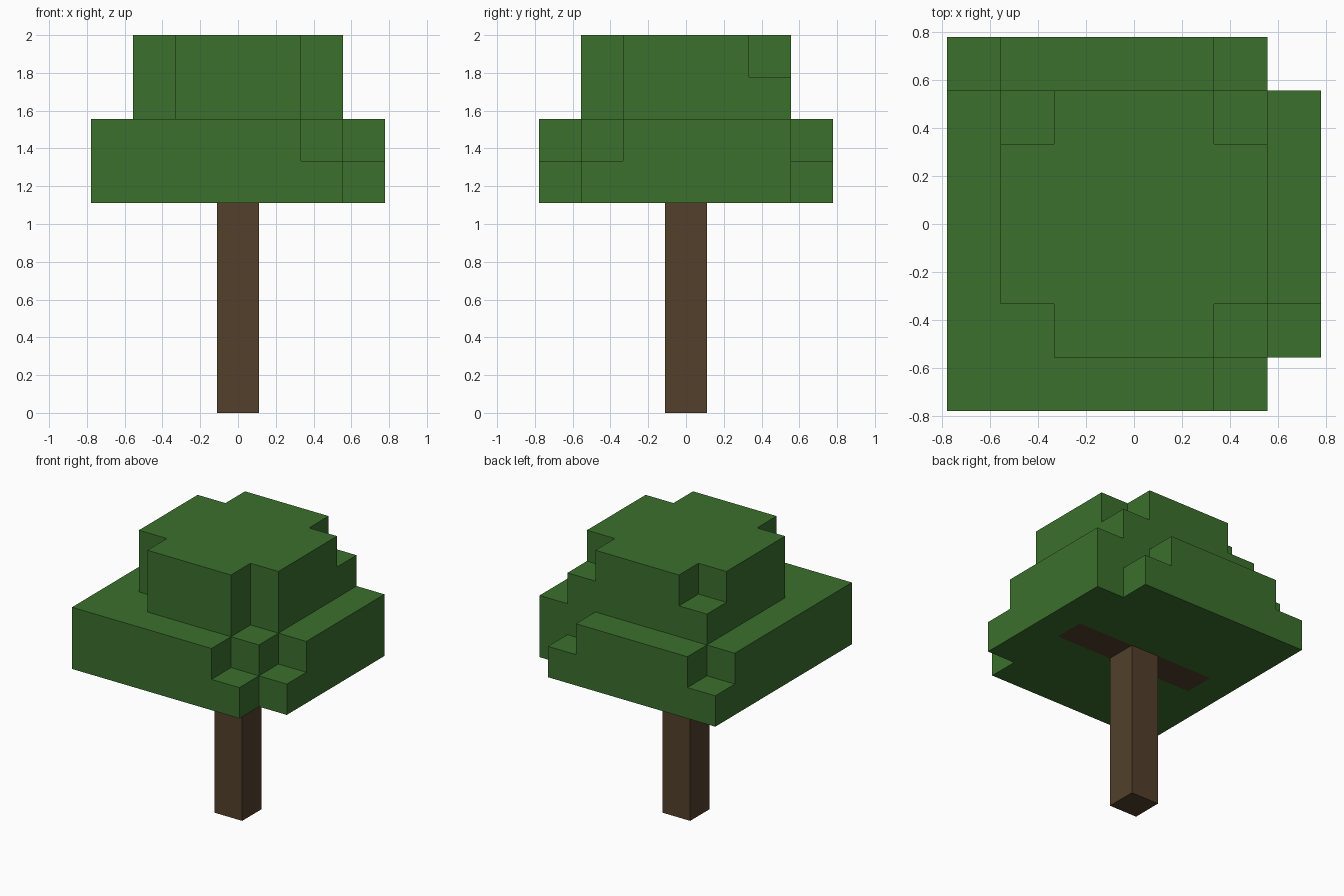
import bpy
import bmesh
from mathutils import Vector

cube = bpy.data.objects.get("Cube")
if cube:
    bpy.data.objects.remove(cube, do_unlink=True)

U = 2 / 9  # block size


def make_material(name, color):
    mat = bpy.data.materials.new(name)
    mat.use_nodes = True
    mat.diffuse_color = color
    mat.node_tree.nodes["Principled BSDF"].inputs["Base Color"].default_value = color
    return mat


leaf_green = make_material("leaf green", (0.044, 0.162, 0.026, 1))
bark_brown = make_material("bark brown", (0.084, 0.051, 0.024, 1))


def square_layer(radius, level, missing):
    """Square layer of blocks with some of them left out."""
    span = range(-radius, radius + 1)
    return {(x, y, level) for x in span for y in span if (x, y) not in missing}


def build_blocks(name, cells, solid, mat):
    """Outer skin of a group of blocks, with flat areas merged."""
    bm = bmesh.new()
    for cell in cells:
        centre = Vector(cell) + Vector((0, 0, 0.5))
        for axis in range(3):
            for sign in (-1, 1):
                n = Vector((0, 0, 0))
                n[axis] = sign
                if tuple(int(c) for c in Vector(cell) + n) in solid:
                    continue
                a = Vector((0, 0, 0))
                a[(axis + 1) % 3] = 0.5
                b = n.cross(a)
                mid = centre + n / 2
                corners = (mid + a + b, mid - a + b, mid - a - b, mid + a - b)
                bm.faces.new([bm.verts.new(c * U) for c in corners])
    bmesh.ops.remove_doubles(bm, verts=bm.verts, dist=0.001)
    bmesh.ops.dissolve_limit(bm, angle_limit=0.02, verts=bm.verts, edges=bm.edges)
    mesh = bpy.data.meshes.new(name)
    bm.to_mesh(mesh)
    bm.free()
    mesh.materials.append(mat)
    obj = bpy.data.objects.new(name, mesh)
    bpy.context.collection.objects.link(obj)
    return obj


# Wood: upright trunk and a branch flush with the underside of the leaves
trunk = {(0, 0, z) for z in range(5)}
branch = {(x, 0, 5) for x in range(-2, 3)}

# Leaves: two wide layers and two narrow ones, with uneven corners
right_corners = {(3, 3), (3, -3)}
front_corners = {(2, -2), (-2, -2)}
lower_leaves = square_layer(3, 5, right_corners) - branch
lower_leaves |= square_layer(3, 6, right_corners | {(2, -3), (3, -2), (2, 3), (-3, 3)})
upper_leaves = square_layer(2, 7, front_corners)
upper_leaves |= square_layer(2, 8, front_corners | {(2, 2), (-2, 2)})
leaves = lower_leaves | upper_leaves

everything = trunk | branch | leaves
build_blocks("trunk", trunk, everything, bark_brown)
build_blocks("branch", branch, everything, bark_brown)
build_blocks("leaf_canopy", leaves, everything, leaf_green)
